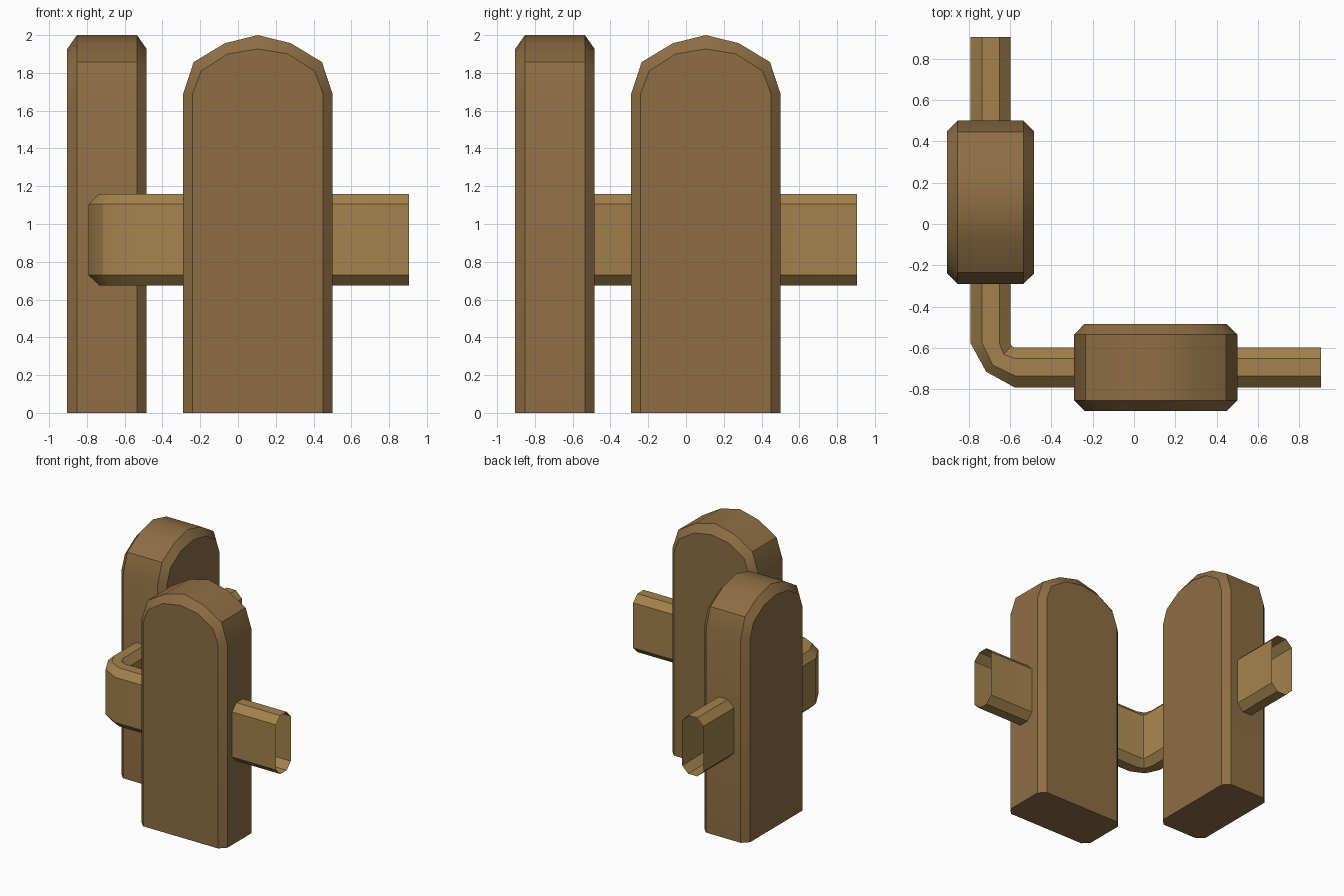
import bpy, bmesh, math

if "Cube" in bpy.data.objects:
    bpy.data.objects.remove(bpy.data.objects["Cube"])


def material(name, rgb):
    m = bpy.data.materials.new(name)
    m.diffuse_color = (*rgb, 1)
    m.use_nodes = True
    m.node_tree.nodes["Principled BSDF"].inputs["Base Color"].default_value = m.diffuse_color
    return m


def loft(name, rings, mat, caps):
    """Skin a list of equal-length closed rings."""
    bm = bmesh.new()
    vs = [[bm.verts.new(p) for p in r] for r in rings]
    n = len(vs[0])
    for a, b in zip(vs, vs[1:]):
        for i in range(n):
            j = (i + 1) % n
            bm.faces.new((a[i], a[j], b[j], b[i]))
    if caps:
        bm.faces.new(vs[0])
        bm.faces.new(vs[-1])
    bmesh.ops.recalc_face_normals(bm, faces=bm.faces)
    me = bpy.data.meshes.new(name)
    bm.to_mesh(me)
    bm.free()
    me.materials.append(mat)
    ob = bpy.data.objects.new(name, me)
    bpy.context.collection.objects.link(ob)
    bpy.ops.object.select_all(action='DESELECT')
    ob.select_set(True)
    bpy.context.view_layer.objects.active = ob
    bpy.ops.object.shade_smooth_by_angle(angle=math.radians(30))
    return ob


post_mat = material("post_wood", (0.27, 0.155, 0.058))
rail_mat = material("rail_wood", (0.37, 0.225, 0.075))

# Round-topped post profiles: half outlines mirrored about the post centre
CENTRE = 0.105
OUTER = [(0.395, 0), (0.395, 1.69), (0.34, 1.857), (0.175, 1.957)]
INNER = [(0.345, 0), (0.345, 1.69), (0.30, 1.81), (0.16, 1.90)]


def outline(half, top):
    return half + [(0, top)] + [(-u, z) for u, z in reversed(half)]


outer, inner = outline(OUTER, 2.0), outline(INNER, 1.927)
layers = [(-0.904, inner), (-0.853, outer), (-0.535, outer), (-0.484, inner)]

# Front post, and side post with x and y swapped
for name, swap in (("front_post", False), ("side_post", True)):
    rings = []
    for d, prof in layers:
        pts = [(CENTRE + u, d, z) for u, z in prof]
        rings.append([(y, x, z) for x, y, z in pts] if swap else pts)
    loft(name, rings, post_mat, True)

# Corner rail: chamfered open-ended tube; the section runs outer to inner side
OFFS = [-0.792, -0.735, -0.652, -0.598]
DIAG = [-0.715, -0.683, -0.63, -0.592]
SECTION = [(0, 0.73), (1, 0.675), (2, 0.675), (3, 0.73),
           (3, 1.105), (2, 1.16), (1, 1.16), (0, 1.105)]
END, BEND = 0.904, -0.575
rings = [[(x, OFFS[k], z) for k, z in SECTION] for x in (END, BEND)]
rings.append([(DIAG[k], DIAG[k], z) for k, z in SECTION])
rings += [[(OFFS[k], y, z) for k, z in SECTION] for y in (BEND, END)]
loft("corner_rail", rings, rail_mat, False)
